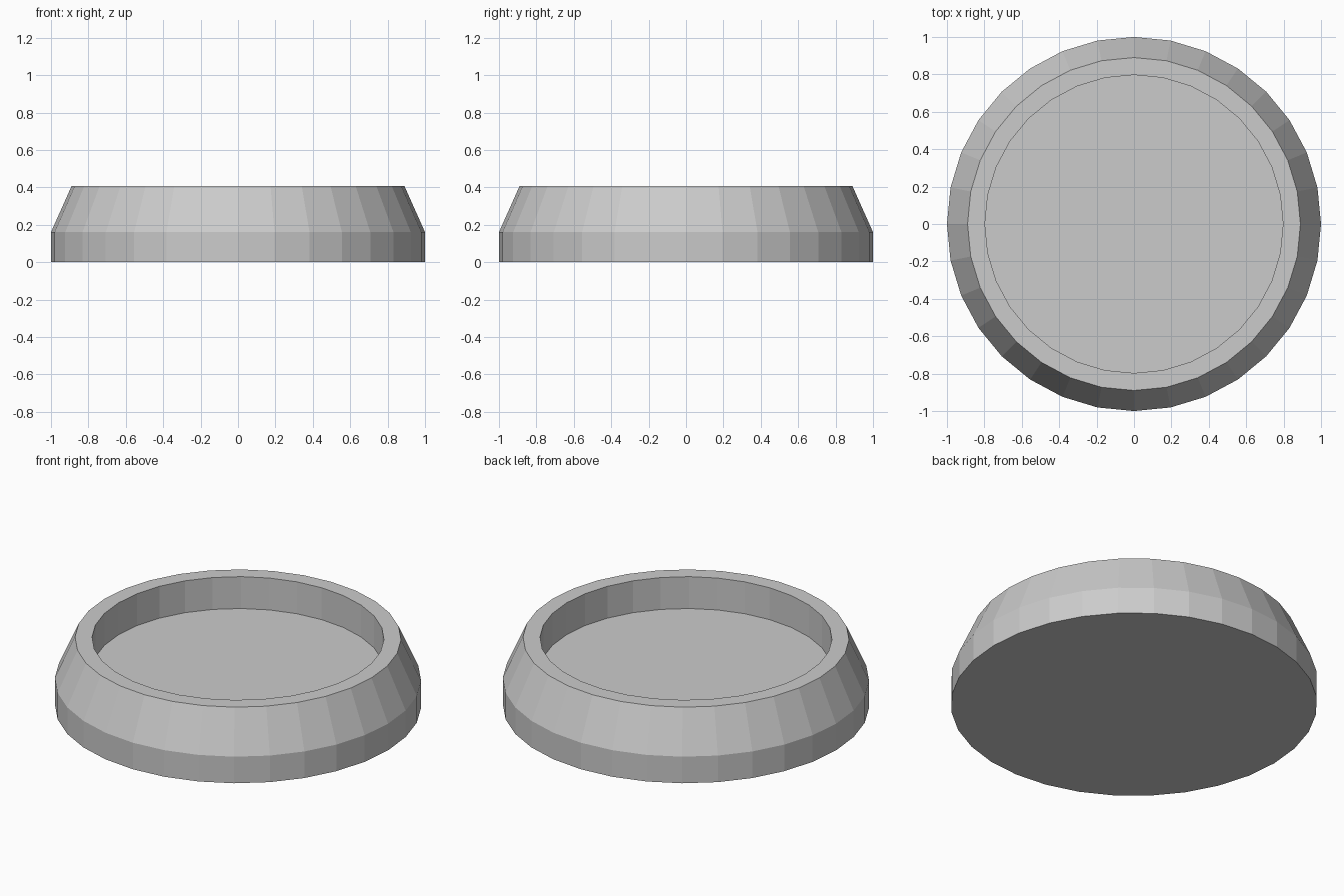
import bpy, bmesh
from math import cos, sin, tau

if "Cube" in bpy.data.objects:
    bpy.data.objects.remove(bpy.data.objects["Cube"])

SIDES = 32
# Radius and height of each ring, from the base up the outside and down into the recess
PROFILE = [(1.0, 0.0), (1.0, 0.16), (0.89, 0.407), (0.797, 0.407), (0.797, 0.215)]

# Shallow round dish, turned from the profile with flat facets
bm = bmesh.new()
rings = [[bm.verts.new((r * cos(tau * i / SIDES), r * sin(tau * i / SIDES), z))
          for i in range(SIDES)] for r, z in PROFILE]
for low, high in zip(rings, rings[1:]):
    for i in range(SIDES):
        j = (i + 1) % SIDES
        bm.faces.new((low[i], low[j], high[j], high[i]))

# Underside and recessed floor
bm.faces.new(rings[0][::-1])
bm.faces.new(rings[-1])
bmesh.ops.recalc_face_normals(bm, faces=bm.faces)

mesh = bpy.data.meshes.new("round_dish")
bm.to_mesh(mesh)
bm.free()
bpy.context.collection.objects.link(bpy.data.objects.new("round_dish", mesh))
